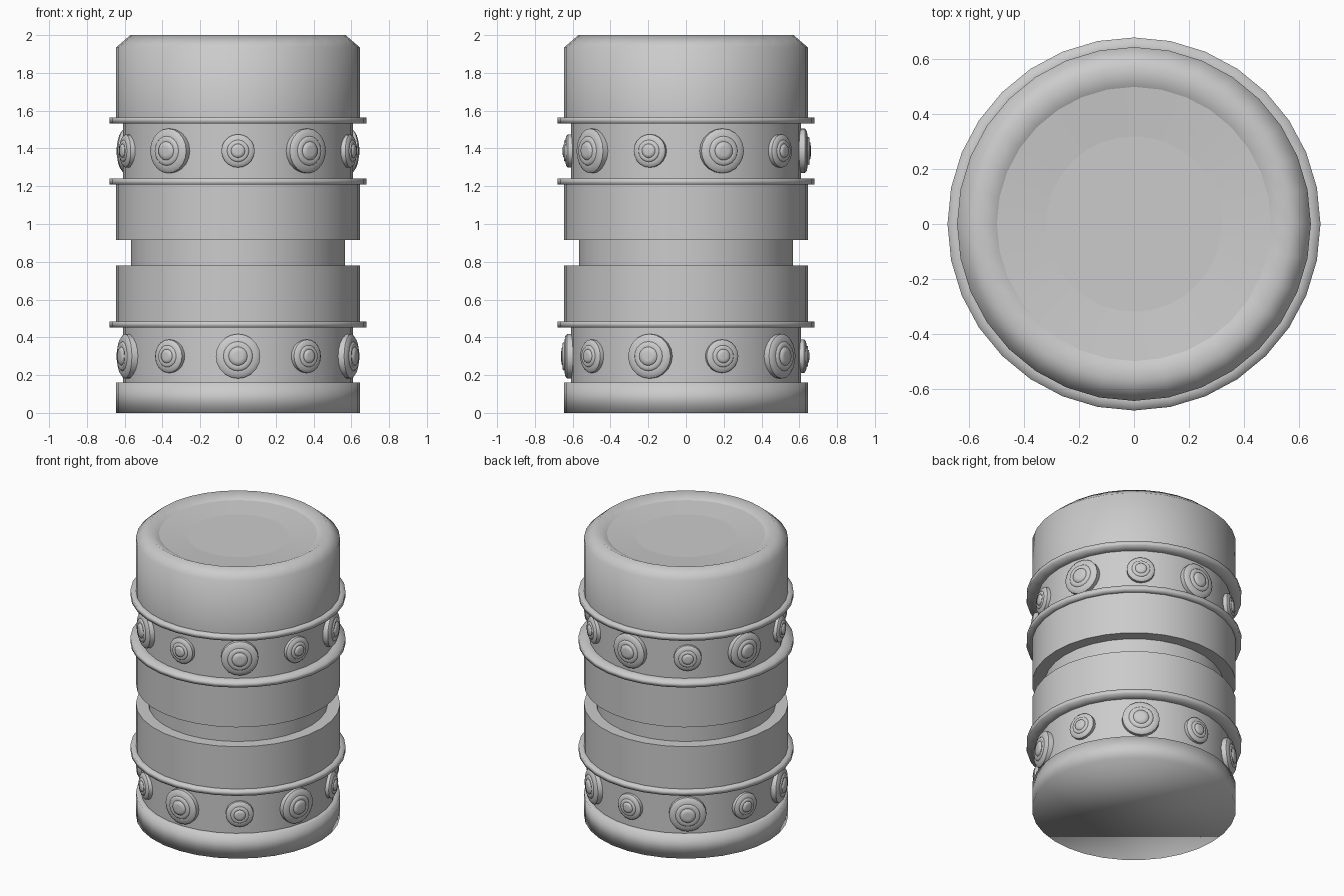
import bpy
import bmesh
import math
from mathutils import Matrix

cube = bpy.data.objects.get("Cube")
if cube:
    bpy.data.objects.remove(cube, do_unlink=True)

metal = bpy.data.materials.new("plain_grey")
metal.use_nodes = True
GREY = (0.6, 0.6, 0.6, 1)
metal.diffuse_color = GREY
metal.node_tree.nodes["Principled BSDF"].inputs["Base Color"].default_value = GREY


def lathe(name, profile, sides):
    """Revolve (radius, height, crease) points about z; creases stay sharp."""
    bm = bmesh.new()
    rings = []
    for r, z, crease in profile:
        rings.append([bm.verts.new((r * math.cos(math.tau * i / sides),
                                    r * math.sin(math.tau * i / sides), z))
                      for i in range(sides)])
    for a, b in zip(rings, rings[1:]):
        for i in range(sides):
            j = (i + 1) % sides
            bm.faces.new((a[i], a[j], b[j], b[i]))
    bm.faces.new(rings[0][::-1])
    bm.faces.new(rings[-1])
    for face in bm.faces:
        face.smooth = True
    for ring, point in zip(rings, profile):
        if point[2]:
            for i in range(sides):
                bm.edges.get((ring[i], ring[(i + 1) % sides])).smooth = False
    mesh = bpy.data.meshes.new(name)
    bm.to_mesh(mesh)
    bm.free()
    mesh.materials.append(metal)
    obj = bpy.data.objects.new(name, mesh)
    bpy.context.collection.objects.link(obj)
    return obj


# Body outline, bottom to top
DRUM, BAND, NECK, LIP = 0.645, 0.61, 0.567, 0.68


def flange(z, below, above):
    return [(below, z, True), (LIP, z, False),
            (LIP, z + 0.032, False), (above, z + 0.032, True)]


outline = [(DRUM, 0, False), (DRUM, 0.16, False), (BAND, 0.16, True)]
outline += flange(0.453, BAND, DRUM)
outline += [(DRUM, 0.78, True), (NECK, 0.78, True),
            (NECK, 0.915, True), (DRUM, 0.915, True)]
outline += flange(1.208, DRUM, BAND)
outline += flange(1.533, BAND, DRUM)
# Rounded rim and dished lid
outline += [(DRUM, 1.935, False), (0.57, 2.0, False),
            (0.5, 1.965, True), (0.32, 1.95, True)]
lathe("barrel_body", outline, 32)

# Stepped round studs, alternating large and small around each band
stud = [(1, -0.02, True), (1, 0.022, True), (0.88, 0.034, False),
        (0.66, 0.036, True), (0.6, 0.046, False), (0.42, 0.042, True),
        (0.36, 0.052, False), (0.2, 0.054, False)]
for row, height, first_large in (("lower", 0.3, 0), ("upper", 1.387, 1)):
    for k in range(10):
        large = k % 2 == first_large
        radius = 0.118 if large else 0.088
        depth = 1.0 if large else 0.85
        obj = lathe(f"{row}_stud_{k + 1}",
                    [(r * radius, h * depth, c) for r, h, c in stud], 20)
        obj.matrix_world = (Matrix.Rotation(math.radians(36 * k), 4, 'Z')
                            @ Matrix.Translation((0, -0.607, height))
                            @ Matrix.Rotation(math.pi / 2, 4, 'X'))
